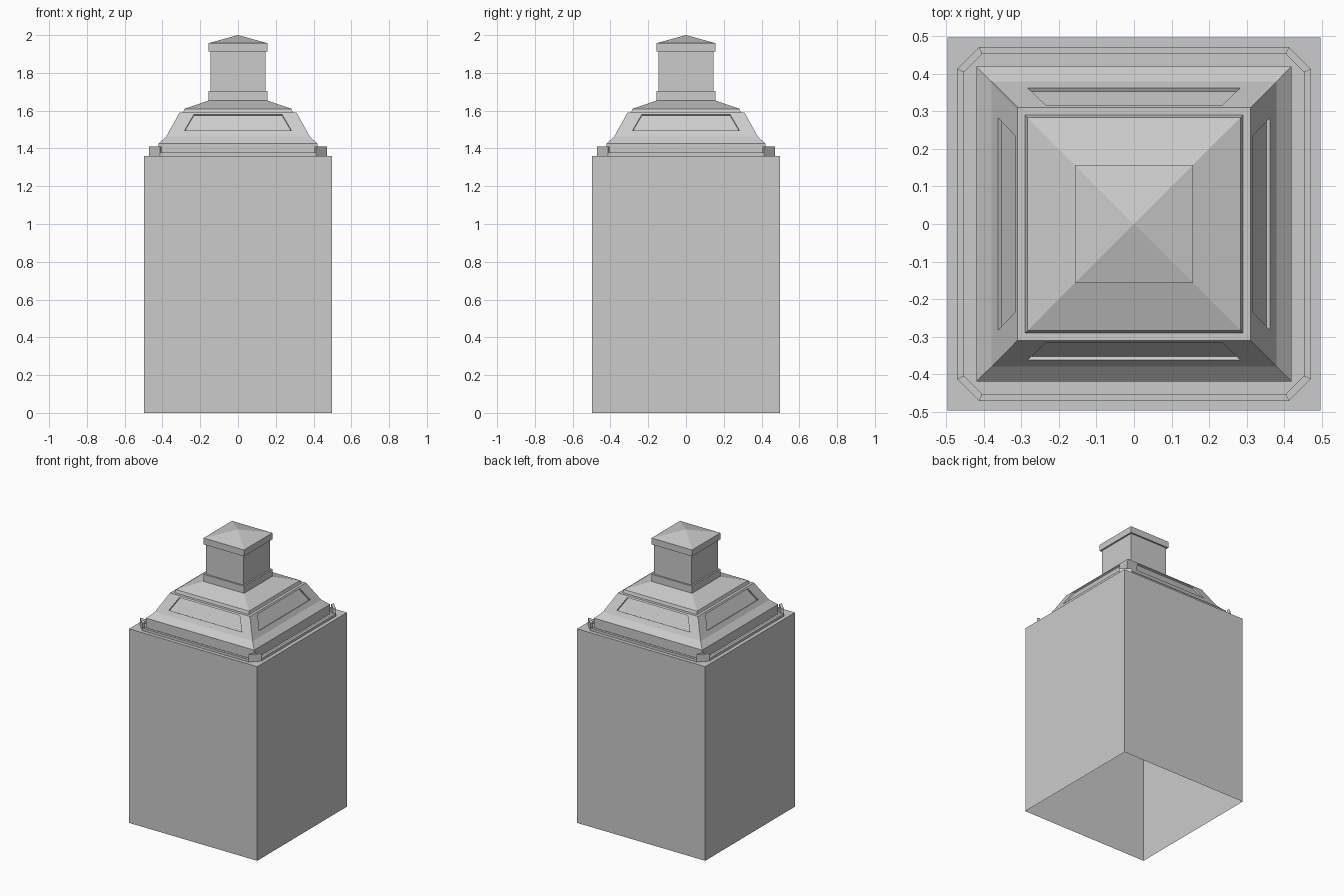
import bpy
from mathutils import Vector, Matrix
from math import pi

if "Cube" in bpy.data.objects:
    bpy.data.objects.remove(bpy.data.objects["Cube"])


def make(name, verts, faces):
    mesh = bpy.data.meshes.new(name)
    mesh.from_pydata([tuple(v) for v in verts], [], faces)
    mesh.validate()
    mesh.update()
    obj = bpy.data.objects.new(name, mesh)
    bpy.context.collection.objects.link(obj)
    return obj


def square_loft(name, profile, skip=(), top=False, bottom=False):
    """Stack of square rings from (half width, z) pairs; a zero width makes a point."""
    verts, faces, rings = [], [], []
    for r, z in profile:
        n = len(verts)
        if r == 0:
            verts.append((0, 0, z))
            rings.append([n] * 4)
        else:
            verts += [(-r, -r, z), (r, -r, z), (r, r, z), (-r, r, z)]
            rings.append([n, n + 1, n + 2, n + 3])
    for k, (a, b) in enumerate(zip(rings, rings[1:])):
        if k in skip:
            continue
        for i in range(4):
            j = (i + 1) % 4
            face = [a[i], a[j], b[j], b[i]]
            faces.append(face[:3] if b[i] == b[j] else face)
    if top:
        faces.append(rings[-1])
    if bottom:
        faces.append(rings[0][::-1])
    return make(name, verts, faces)


def prism(name, outline, z0, z1):
    """Upright prism on a counter-clockwise xy outline."""
    n = len(outline)
    verts = [(x, y, z0) for x, y in outline] + [(x, y, z1) for x, y in outline]
    faces = [list(range(n))[::-1], list(range(n, 2 * n))]
    faces += [[i, (i + 1) % n, (i + 1) % n + n, i + n] for i in range(n)]
    return make(name, verts, faces)


def turn(obj, k):
    obj.data.transform(Matrix.Rotation(k * pi / 2, 4, 'Z'))


# Main box, open underneath
square_loft("main_body", [(0.497, 0), (0.497, 1.36)], top=True)

# Stepped hood; its steep slope is made separately with panels
LOW, HIGH = (0.38, 1.463), (0.31, 1.59)
square_loft("hood", [(0.42, 1.36), (0.42, 1.426), LOW, HIGH, (0.29, 1.59),
                     (0.283, 1.61), (0.157, 1.653)], skip=(2,))


# Steep slope with a sunken trapezoid panel
def slope(half_width, z):
    t = (z - LOW[1]) / (HIGH[1] - LOW[1])
    return Vector((half_width, -(LOW[0] + t * (HIGH[0] - LOW[0])), z))


def quad_ring(w0, z0, w1, z1):
    return [slope(-w0, z0), slope(w0, z0), slope(w1, z1), slope(-w1, z1)]


normal = Vector((0, -0.876, 0.483))
for k in range(4):
    opening = quad_ring(0.283, 1.495, 0.234, 1.579)
    verts = quad_ring(*LOW, *HIGH) + opening + [v - normal * 0.011 for v in opening]
    faces = [[8, 9, 10, 11]]
    for base in (0, 4):
        for i in range(4):
            j = (i + 1) % 4
            faces.append([base + i, base + j, base + 4 + j, base + 4 + i])
    turn(make(f"hood_panel_{k}", verts, faces), k)

# Chimney: plinth, shaft, overhanging cap
square_loft("chimney_plinth", [(0.157, 1.653), (0.157, 1.703), (0.146, 1.703)])
square_loft("chimney_shaft", [(0.146, 1.703), (0.146, 1.912)])
square_loft("chimney_cap", [(0.157, 1.912), (0.157, 1.957), (0, 2.0)], bottom=True)

# Low rails and taller diagonal corner guards around the hood
for k in range(4):
    turn(prism(f"rail_{k}", [(-0.412, -0.471), (0.412, -0.471),
                             (0.404, -0.453), (-0.404, -0.453)], 1.36, 1.378), k)
    turn(prism(f"corner_guard_{k}", [(0.412, -0.471), (0.471, -0.412),
                                     (0.453, -0.404), (0.404, -0.453)], 1.36, 1.411), k)
